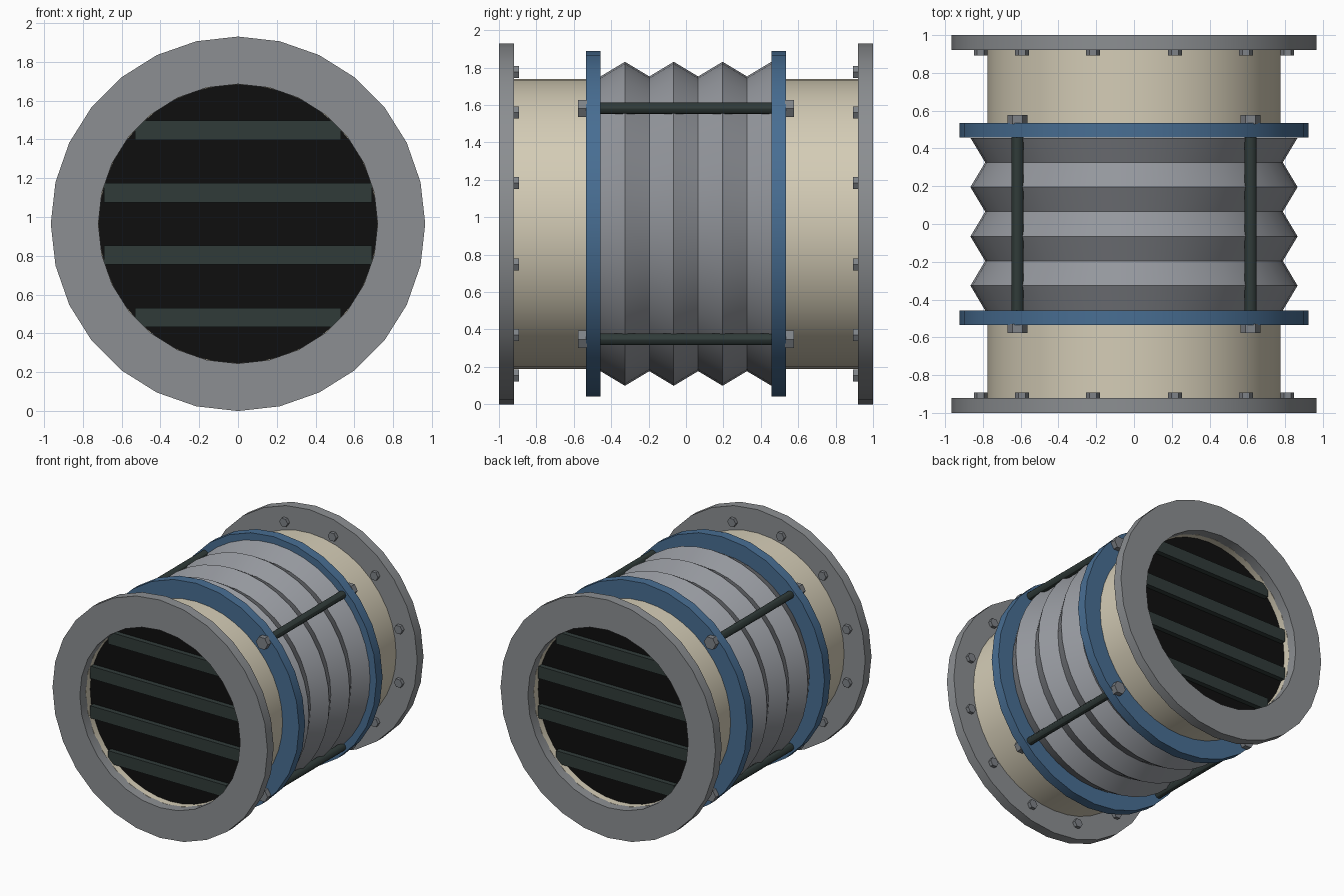
import bpy, bmesh, math
from mathutils import Matrix

if "Cube" in bpy.data.objects:
    bpy.data.objects.remove(bpy.data.objects["Cube"])

CZ = 0.965  # height of the duct axis


def srgb(r, g, b):
    f = lambda c: ((c / 255 + 0.055) / 1.055) ** 2.4 if c > 10 else c / 255 / 12.92
    return (f(r), f(g), f(b), 1)


def material(name, *rgb):
    m = bpy.data.materials.new(name)
    m.diffuse_color = srgb(*rgb)
    m.use_nodes = True
    m.node_tree.nodes["Principled BSDF"].inputs["Base Color"].default_value = m.diffuse_color
    return m


STEEL = material("flange steel", 140, 143, 146)
BELLOWS = material("bellows steel", 148, 151, 157)
BOLT = material("bolt steel", 126, 130, 135)
BLUE = material("blue paint", 72, 110, 147)
CREAM = material("cream paint", 212, 204, 182)
DARK = material("dark slate", 48, 59, 57)
BLACK = material("black", 14, 14, 14)


def finish(name, bm, mat, smooth=False):
    bmesh.ops.recalc_face_normals(bm, faces=bm.faces)
    me = bpy.data.meshes.new(name)
    bm.to_mesh(me)
    bm.free()
    me.materials.append(mat)
    ob = bpy.data.objects.new(name, me)
    bpy.context.collection.objects.link(ob)
    if smooth:
        bpy.ops.object.select_all(action='DESELECT')
        ob.select_set(True)
        bpy.context.view_layer.objects.active = ob
        bpy.ops.object.shade_smooth_by_angle(angle=math.radians(30))
    return ob


def lathe(name, profile, mat, n, closed=True):
    """Spin (radius, y) points round the duct axis."""
    bm = bmesh.new()
    rings = []
    for r, y in profile:
        rings.append([bm.verts.new((r * math.sin(math.tau * i / n), y,
                                    CZ + r * math.cos(math.tau * i / n))) for i in range(n)])
    pairs = list(zip(rings, rings[1:])) + ([(rings[-1], rings[0])] if closed else [])
    for a, b in pairs:
        for i in range(n):
            j = (i + 1) % n
            bm.faces.new((a[i], a[j], b[j], b[i]))
    return finish(name, bm, mat, True)


def ring(name, ro, ri, y0, y1, mat, n):
    return lathe(name, [(ri, y0), (ro, y0), (ro, y1), (ri, y1)], mat, n)


def rod(name, x, z, r, y0, y1, mat, n, smooth=False):
    """Solid prism along y with a corner at the top."""
    bm = bmesh.new()
    m = (Matrix.Translation((x, (y0 + y1) / 2, z)) @ Matrix.Rotation(math.pi / 2, 4, 'X')
         @ Matrix.Rotation(math.pi / 2, 4, 'Z'))
    bmesh.ops.create_cone(bm, cap_ends=True, segments=n, radius1=r, radius2=r,
                          depth=abs(y1 - y0), matrix=m)
    return finish(name, bm, mat, smooth)


def box(name, size, pos, mat):
    bm = bmesh.new()
    bmesh.ops.create_cube(bm, size=1, matrix=Matrix.Translation(pos) @ Matrix.Diagonal((*size, 1)))
    return finish(name, bm, mat)


# Both ends are the same, mirrored in y
for s, end in ((-1, "front"), (1, "back")):
    ring(f"{end}_flange", 0.965, 0.72, s * 1.0, s * 0.92, STEEL, 28)
    ring(f"{end}_pipe", 0.775, 0.718, s * 0.925, s * 0.50, CREAM, 40)
    ring(f"{end}_collar", 0.923, 0.74, s * 0.535, s * 0.457, BLUE, 28)
    rod(f"{end}_dark_opening", 0, CZ, 0.719, s * 0.87, s * 0.85, BLACK, 40)

    # Grille slats, shorter at top and bottom
    for i, (dz, half) in enumerate(((-0.483, 0.53), (-0.161, 0.69), (0.161, 0.69), (0.483, 0.53))):
        box(f"{end}_slat_{i + 1}", (2 * half, 0.045, 0.10), (0, s * 0.8875, CZ + dz), DARK)

    # Twelve bolt heads behind the flange
    for i in range(12):
        a = math.radians(15 + 30 * i)
        rod(f"{end}_flange_bolt_{i + 1}", 0.84 * math.cos(a), CZ + 0.84 * math.sin(a),
            0.037, s * 0.925, s * 0.893, BOLT, 6)

    # Nuts of the tie rods
    for i in range(4):
        a = math.radians(45 + 90 * i)
        rod(f"{end}_tie_nut_{i + 1}", 0.873 * math.cos(a), CZ + 0.873 * math.sin(a),
            0.053, s * 0.53, s * 0.577, BOLT, 6)

# Pleated bellows: valley and peak by turns
lathe("bellows", [(0.866 if i % 2 else 0.788, -0.457 + 0.1305 * i) for i in range(8)],
      BELLOWS, 40, closed=False)

# Tie rods between the collars
for i in range(4):
    a = math.radians(45 + 90 * i)
    rod(f"tie_rod_{i + 1}", 0.873 * math.cos(a), CZ + 0.873 * math.sin(a),
        0.031, -0.5, 0.5, DARK, 12, True)
